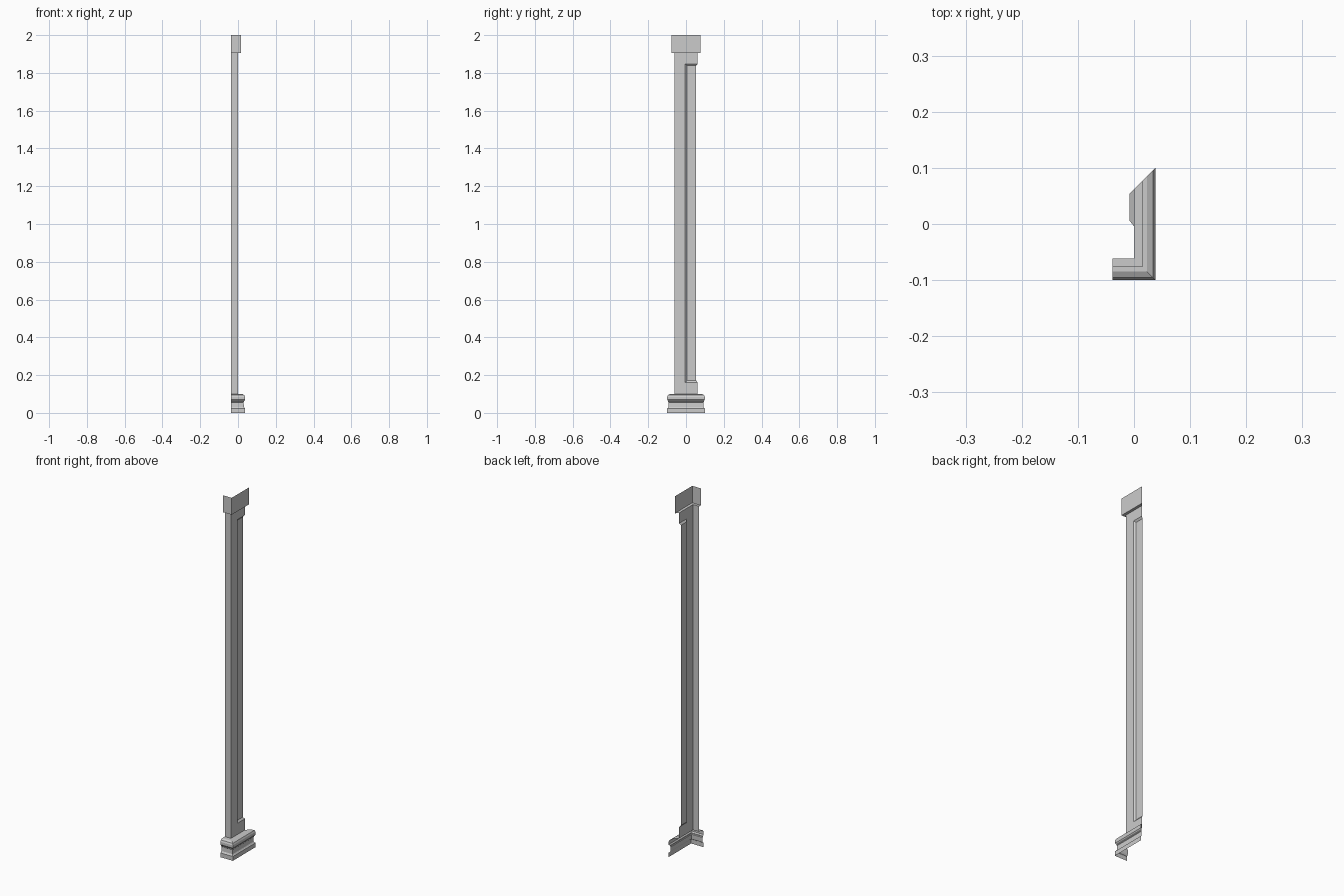
import bpy

if "Cube" in bpy.data.objects:
    bpy.data.objects.remove(bpy.data.objects["Cube"])

LEFT, HALF = -0.038, 0.0615   # open left edge, half width of the shaft


def make_object(name, verts, faces):
    mesh = bpy.data.meshes.new(name)
    mesh.from_pydata(verts, [], faces)
    mesh.update()
    obj = bpy.data.objects.new(name, mesh)
    bpy.context.collection.objects.link(obj)
    return obj


def sweep(name, profile):
    """Sweep (offset, z) points, bottom to top, round the mitred L path."""
    verts, faces = [], []
    for d, z in profile:
        verts += [(LEFT, -HALF - d, z), (d, -HALF - d, z), (d, HALF + d, z)]
    for i in range(len(profile) - 1):
        for j in range(2):
            a = i * 3 + j
            faces.append((a, a + 1, a + 4, a + 3))
    return make_object(name, verts, faces)


# Moulded base: plinth, neck, fillet and chamfered top roll
sweep("base_moulding", [
    (0.038, 0.0), (0.038, 0.024), (0.034, 0.027), (0.031, 0.032),
    (0.030, 0.056), (0.033, 0.059), (0.033, 0.063), (0.038, 0.070),
    (0.038, 0.085), (0.034, 0.094), (0.023, 0.100), (0.0, 0.100)])

# Plain block capital with an underside and an open top
sweep("capital", [(0.0, 1.906), (0.015, 1.906), (0.015, 2.0)])

# Shaft front and side, with a recessed panel that runs off the mitred end
Z0, Z1 = 0.10, 1.906          # shaft ends
P0, P1 = 0.162, 1.848         # panel opening
DEPTH, BEV, YP = 0.008, 0.010, -0.004
verts = [
    (LEFT, -HALF, Z0), (0, -HALF, Z0), (0, -HALF, Z1), (LEFT, -HALF, Z1),
    (0, YP, Z0), (0, HALF, Z0), (0, HALF, P0), (0, YP, P0),
    (0, YP, P1), (0, HALF, P1), (0, HALF, Z1), (0, YP, Z1),
    (-DEPTH, YP + BEV, P0 + BEV), (-DEPTH, HALF - DEPTH, P0 + BEV),
    (-DEPTH, HALF - DEPTH, P1 - BEV), (-DEPTH, YP + BEV, P1 - BEV)]
faces = [
    (0, 1, 2, 3),                              # front
    (1, 4, 7, 8, 11, 2),                       # side stile
    (4, 5, 6, 7), (8, 9, 10, 11),              # bottom and top rails
    (7, 6, 13, 12), (15, 14, 9, 8),            # sloped panel ends
    (7, 12, 15, 8),                            # sloped panel side
    (12, 13, 14, 15)]                          # panel
make_object("shaft", verts, faces)
